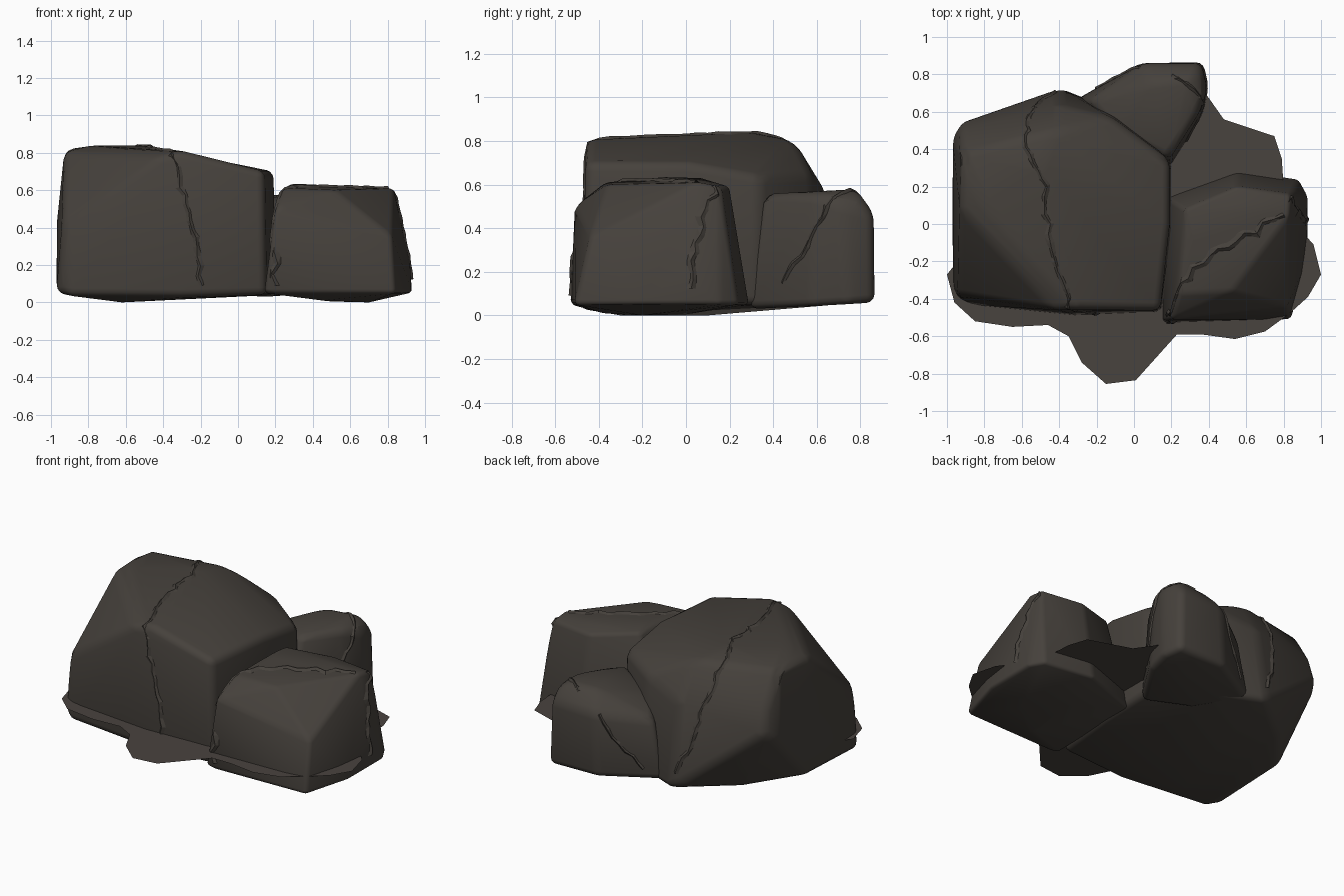
import bpy, bmesh, math, random
from mathutils import Vector
from mathutils.bvhtree import BVHTree

if "Cube" in bpy.data.objects:
    bpy.data.objects.remove(bpy.data.objects["Cube"])

random.seed(4)

def material(name, rgb):
    m = bpy.data.materials.new(name)
    m.diffuse_color = (*rgb, 1)
    m.use_nodes = True
    m.node_tree.nodes["Principled BSDF"].inputs["Base Color"].default_value = m.diffuse_color
    return m

stone = material("dark stone", (0.061, 0.053, 0.045))
soil = material("soil", (0.066, 0.056, 0.049))

def finish(bm, name, mat, angle):
    me = bpy.data.meshes.new(name)
    bm.to_mesh(me)
    bm.free()
    me.materials.append(mat)
    ob = bpy.data.objects.new(name, me)
    bpy.context.collection.objects.link(ob)
    bpy.ops.object.select_all(action='DESELECT')
    ob.select_set(True)
    bpy.context.view_layer.objects.active = ob
    if angle:
        bpy.ops.object.shade_smooth_by_angle(angle=math.radians(angle))
    return ob

def rock(name, points, bevel):
    """Convex boulder with worn edges; returns its surface for the cracks."""
    bm = bmesh.new()
    for p in points:
        bm.verts.new(p)
    bmesh.ops.convex_hull(bm, input=bm.verts[:])
    loose = [v for v in bm.verts if not v.link_faces]
    bmesh.ops.delete(bm, geom=loose, context='VERTS')
    bmesh.ops.dissolve_limit(bm, angle_limit=math.radians(4), verts=bm.verts[:], edges=bm.edges[:])
    sharp = [e for e in bm.edges if e.calc_face_angle(0) > math.radians(14)]
    bmesh.ops.bevel(bm, geom=sharp, offset=bevel, segments=3, profile=0.5,
                    affect='EDGES', clamp_overlap=True)
    bmesh.ops.recalc_face_normals(bm, faces=bm.faces[:])
    tree = BVHTree.FromBMesh(bm)
    finish(bm, name, stone, 50)
    return tree

def crack(name, tree, path, width, step=0.05):
    """Jagged ledge of broken facets following a path over the surface."""
    bm = bmesh.new()
    path = [Vector(p) for p in path]
    rows = []
    for a, b in zip(path, path[1:]):
        n = max(1, round((b - a).length / step))
        for i in range(n):
            p, nor, _, _ = tree.find_nearest(a.lerp(b, i / n))
            side = nor.cross(b - a).normalized()
            shift = random.uniform(-0.5, 0.5) * width
            row = []
            for k, lift in ((-1, -0.008), (0, 0.010), (1, -0.008)):
                off = k * width * random.uniform(0.6, 1.1) + shift
                q, qn, _, _ = tree.find_nearest(p + side * off)
                row.append(bm.verts.new(q + qn * (lift + random.uniform(-0.003, 0.003))))
            rows.append(row)
    for r, s in zip(rows, rows[1:]):
        for k in (0, 1):
            bm.faces.new((r[k], r[k + 1], s[k + 1], s[k]))
    bm.normal_update()
    bmesh.ops.triangulate(bm, faces=bm.faces[:])
    bmesh.ops.recalc_face_normals(bm, faces=bm.faces[:])
    finish(bm, name, stone, 0)

# Large boulder on the left, undercut at its back left corner
big = rock("large_boulder", [
    (-.97, -.36, .05), (-.9, -.43, .035), (-.62, -.3, 0), (-.62, .1, 0), (-.3, -.49, .03),
    (.15, -.47, .04), (.2, -.05, .04), (.2, .34, .05), (-.1, .61, .05), (-.4, .73, .05),
    (-.97, .15, .07), (-.72, .46, .05), (-.97, .47, .42), (-.92, .55, .46),
    (-.94, -.38, .42), (-.93, .08, .80), (-.42, -.46, .78), (-.3, -.45, .81), (.14, -.46, .7),
    (.19, .0, .70), (.19, .34, .64), (-.12, .57, .65), (-.42, .5, .80), (-.5, .3, .838),
    (-.92, .38, .82), (-.92, .5, .62), (-.4, .64, .57), (-.8, .1, .838)], .04)

# Medium boulder at the front right, its front sloping back to the ledge
medium = rock("right_boulder", [
    (.14, -.53, .05), (.84, -.51, .05), (.93, -.2, .05), (.93, .15, .05), (.88, .24, .05),
    (.55, .29, .05), (.16, .15, .05), (.45, -.38, .01), (.7, -.2, 0), (.5, 0, .005),
    (.2, -.51, .5), (.24, -.37, .61), (.52, -.36, .60), (.82, -.44, .36), (.27, .08, .63),
    (.55, .2, .59), (.83, .05, .61), (.84, .16, .59), (.92, .0, .2), (.3, -.1, .635)], .03)

# Smaller boulder at the back
small = rock("back_boulder", [
    (-.32, .66, .06), (.03, .86, .06), (.37, .865, .06), (.4, .74, .05), (.37, .58, .04),
    (.18, .28, .03), (-.1, .4, .03),
    (-.24, .66, .42), (.05, .86, .46), (.36, .86, .47), (.39, .72, .5), (.35, .6, .55),
    (.19, .35, .56), (.1, .76, .57), (.32, .78, .58), (-.1, .5, .5)], .045)

# Fractured ledges
crack("large_boulder_crack", big, [
    (-.2, -.48, .09), (-.22, -.48, .3), (-.3, -.48, .62), (-.36, -.4, .82), (-.46, .0, .86),
    (-.47, .2, .86), (-.57, .42, .85), (-.58, .5, .75), (-.52, .66, .45), (-.42, .72, .1)], .032)
crack("right_boulder_top_crack", medium, [
    (.19, -.5, .09), (.21, -.48, .5), (.25, -.33, .64), (.4, -.16, .66), (.65, -.04, .66),
    (.84, .1, .62)], .04, .06)
crack("right_boulder_side_crack", medium, [
    (.84, .14, .6), (.88, .08, .45), (.91, .04, .25), (.93, .03, .08)], .04, .04)
crack("back_boulder_crack", small, [
    (.2, .83, .58), (.33, .72, .57), (.38, .62, .45), (.36, .5, .28), (.3, .4, .1)], .025)
crack("back_boulder_rear_crack", small, [
    (.03, .85, .46), (-.05, .82, .32), (-.15, .76, .2), (-.24, .71, .1)], .022)

# Flat patch of ground under the boulders
outline = [(-1, -.27), (-.96, -.42), (-.85, -.52), (-.65, -.55), (-.46, -.54), (-.35, -.6),
           (-.28, -.74), (-.15, -.855), (.01, -.835), (.23, -.59), (.36, -.59), (.54, -.615),
           (.7, -.575), (.83, -.48), (.93, -.39), (1, -.27), (.96, -.11), (.88, -.02), (.8, .2),
           (.79, .35), (.75, .47), (.48, .56), (.36, .73), (.1, .6), (-.1, .3), (-.7, .1)]
bm = bmesh.new()
bm.faces.new([bm.verts.new((x, y, .152)) for x, y in outline])
bm.normal_update()
bmesh.ops.triangulate(bm, faces=bm.faces[:])
finish(bm, "ground_patch", soil, 0)
